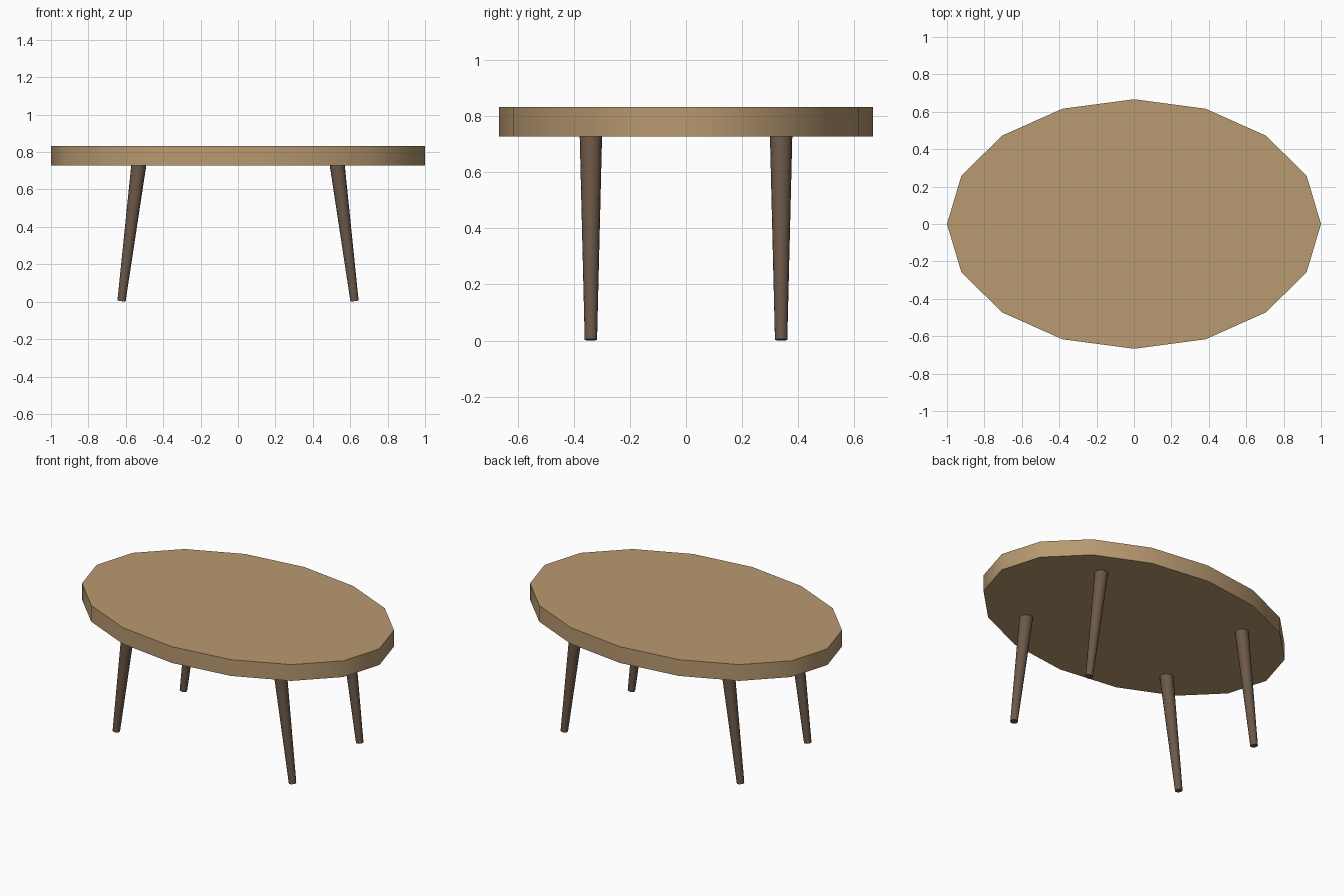
import bpy
import math
from mathutils import Vector

cube = bpy.data.objects.get("Cube")
if cube:
    bpy.data.objects.remove(cube, do_unlink=True)


def make_material(name, color):
    mat = bpy.data.materials.new(name)
    mat.use_nodes = True
    mat.diffuse_color = color
    mat.node_tree.nodes["Principled BSDF"].inputs["Base Color"].default_value = color
    return mat


def finish(obj, name, mat):
    obj.name = name
    obj.data.materials.append(mat)
    bpy.ops.object.shade_smooth_by_angle(angle=math.radians(40))


light_wood = make_material("light wood", (0.48, 0.32, 0.165, 1))
dark_wood = make_material("dark wood", (0.15, 0.098, 0.066, 1))

# Oval tabletop with sixteen sides
TOP, UNDER = 0.832, 0.728
bpy.ops.mesh.primitive_cylinder_add(vertices=16, radius=1, depth=TOP - UNDER,
                                    location=(0, 0, (TOP + UNDER) / 2))
tabletop = bpy.context.object
tabletop.scale = (1, 0.667, 1)
bpy.ops.object.transform_apply(location=False, rotation=False, scale=True)
finish(tabletop, "tabletop", light_wood)

# Four tapered legs, splayed outwards along the length
for side, side_name in ((1, "left"), (-1, "right")):
    for depth, depth_name in ((-1, "front"), (1, "back")):
        foot = Vector((side * 0.623, depth * 0.339, 0.003))
        head = Vector((side * 0.53, depth * 0.339, 0.735))
        axis = head - foot
        bpy.ops.mesh.primitive_cone_add(
            vertices=16, radius1=0.022, radius2=0.04, depth=axis.length,
            location=(foot + head) / 2,
            rotation=(0, math.atan2(axis.x, axis.z), 0))
        finish(bpy.context.object, f"{depth_name}_{side_name}_leg", dark_wood)
